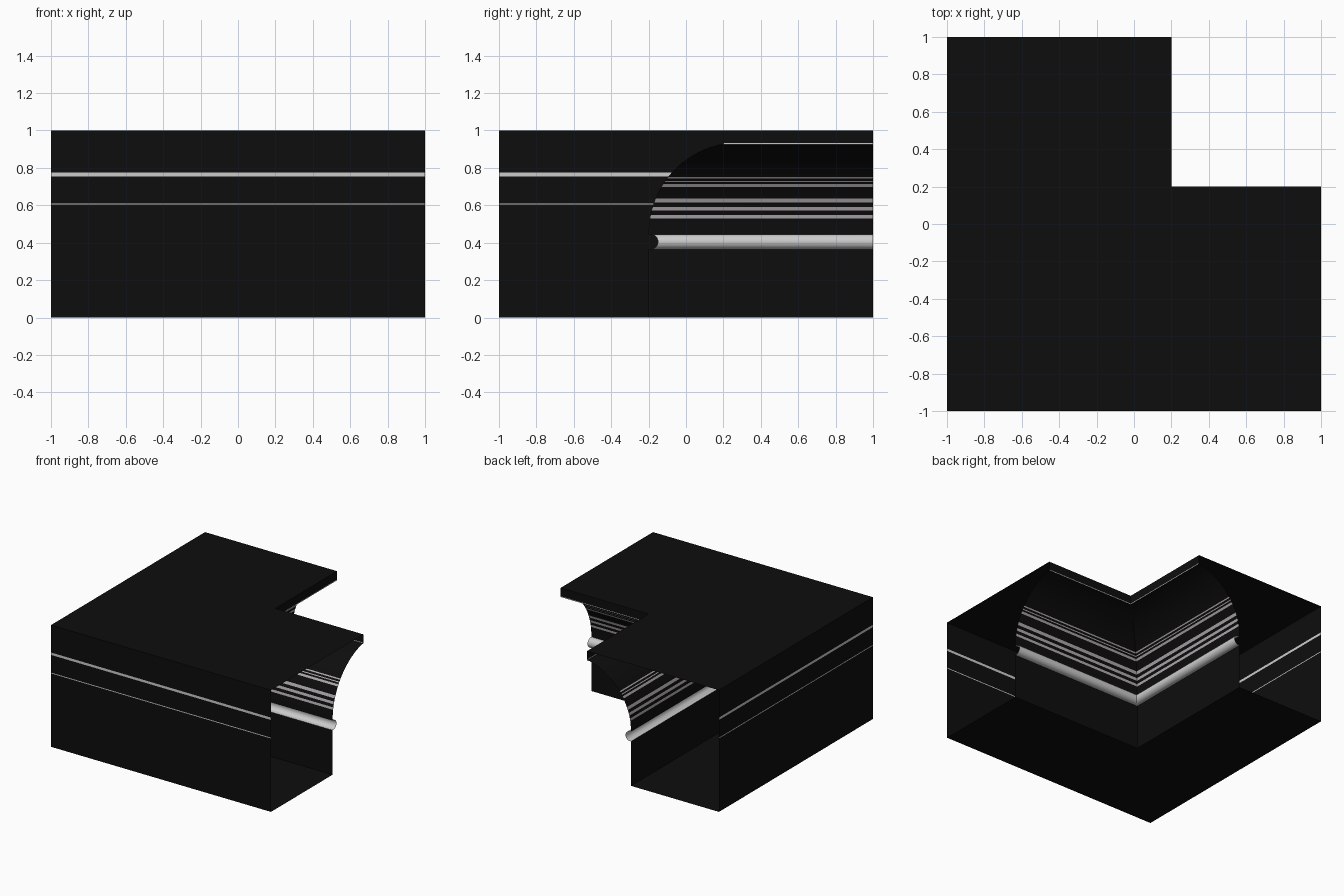
import bpy, bmesh, math

if "Cube" in bpy.data.objects:
    bpy.data.objects.remove(bpy.data.objects["Cube"])

def material(name, rgb):
    m = bpy.data.materials.new(name)
    m.diffuse_color = (*rgb, 1)
    m.use_nodes = True
    m.node_tree.nodes["Principled BSDF"].inputs["Base Color"].default_value = m.diffuse_color
    return m

BLACK = material("soft black", (0.004, 0.004, 0.004))
GREY = material("light grey", (0.6, 0.6, 0.6))
MAUVE = material("mid grey", (0.44, 0.41, 0.43))
MATS = [BLACK, GREY, MAUVE]

def make_object(name, bm, smooth=False):
    me = bpy.data.meshes.new(name)
    bm.to_mesh(me)
    bm.free()
    for m in MATS:
        me.materials.append(m)
    ob = bpy.data.objects.new(name, me)
    bpy.context.collection.objects.link(ob)
    if smooth:
        bpy.context.view_layer.objects.active = ob
        ob.select_set(True)
        bpy.ops.object.shade_smooth_by_angle(angle=math.radians(30))
        ob.select_set(False)
    return ob

def sweep(name, profile, path, rule, flip=False, smooth=False):
    """Sweep (offset, z) points along a mitred path; rule(offset, z) picks the colour."""
    bm = bmesh.new()
    rows = [[bm.verts.new((x, y, z)) for x, y in path(d)] for d, z in profile]
    for i in range(len(rows) - 1):
        d = (profile[i][0] + profile[i + 1][0]) / 2
        z = (profile[i][1] + profile[i + 1][1]) / 2
        for k in range(2):
            q = [rows[i][k], rows[i][k + 1], rows[i + 1][k + 1], rows[i + 1][k]]
            f = bm.faces.new(q[::-1] if flip else q)
            f.material_index = rule(d, z)
    return make_object(name, bm, smooth)

def inner_path(d):
    return [(1, d), (d, d), (d, 1)]

def outer_path(d):
    return [(-1, 1), (-1, -1), (1, -1)]

def plate(name, d, z, up):
    """L-shaped flat face whose inner edges lie at offset d."""
    bm = bmesh.new()
    pts = [(-1, -1), (1, -1), (1, d), (d, d), (d, 1), (-1, 1)]
    v = [bm.verts.new((x, y, z)) for x, y in pts]
    bm.faces.new(v if up else v[::-1])
    return make_object(name, bm)

# Flat top and floor; the two arm ends stay open
plate("top_plate", 0.2, 1.0, True)
plate("floor_plate", -0.2, 0.0, False)

# Outer walls with two pale stripes
def wall_rule(d, z):
    return 1 if 0.755 < z < 0.775 or 0.603 < z < 0.61 else 0
sweep("outer_walls", [(0, z) for z in (0, 0.603, 0.61, 0.755, 0.775, 1)],
      outer_path, wall_rule)

# Inner lower wall
sweep("inner_wall", [(-0.2, 0), (-0.2, 0.365)], inner_path, lambda d, z: 0)

# Half-round bead
bead = [(-0.2, 0.365)]
for i in range(17):
    a = -math.pi / 2 + math.pi * i / 16
    bead.append((-0.19 + 0.04 * math.cos(a), 0.405 + 0.04 * math.sin(a)))
bead.append((-0.2, 0.445))
sweep("bead", bead, inner_path, lambda d, z: 1, smooth=True)

# Concave cove with pale bands
R = 0.487
BANDS = [(0.53, 0.549), (0.572, 0.592), (0.615, 0.637), (0.698, 0.713),
         (0.724, 0.73), (0.742, 0.75)]
heights = {0.445, 0.48, 0.505, 0.667}
for band in BANDS:
    heights.update(band)
heights.update((0.77, 0.79, 0.81, 0.83, 0.85, 0.87, 0.885, 0.9, 0.913, 0.925))
cove = [(-0.2 + R - math.sqrt(R * R - (z - 0.45) ** 2), z) for z in sorted(heights)]

def cove_rule(d, z):
    return 2 if any(a < z < b for a, b in BANDS) else 0
sweep("cove", cove, inner_path, cove_rule, smooth=True)

# Top lip with a thin pale line under it
sweep("top_lip", [cove[-1], (0.2, 0.925), (0.2, 0.932), (0.2, 1)],
      inner_path, lambda d, z: 1 if 0.925 < z < 0.932 else 0)
